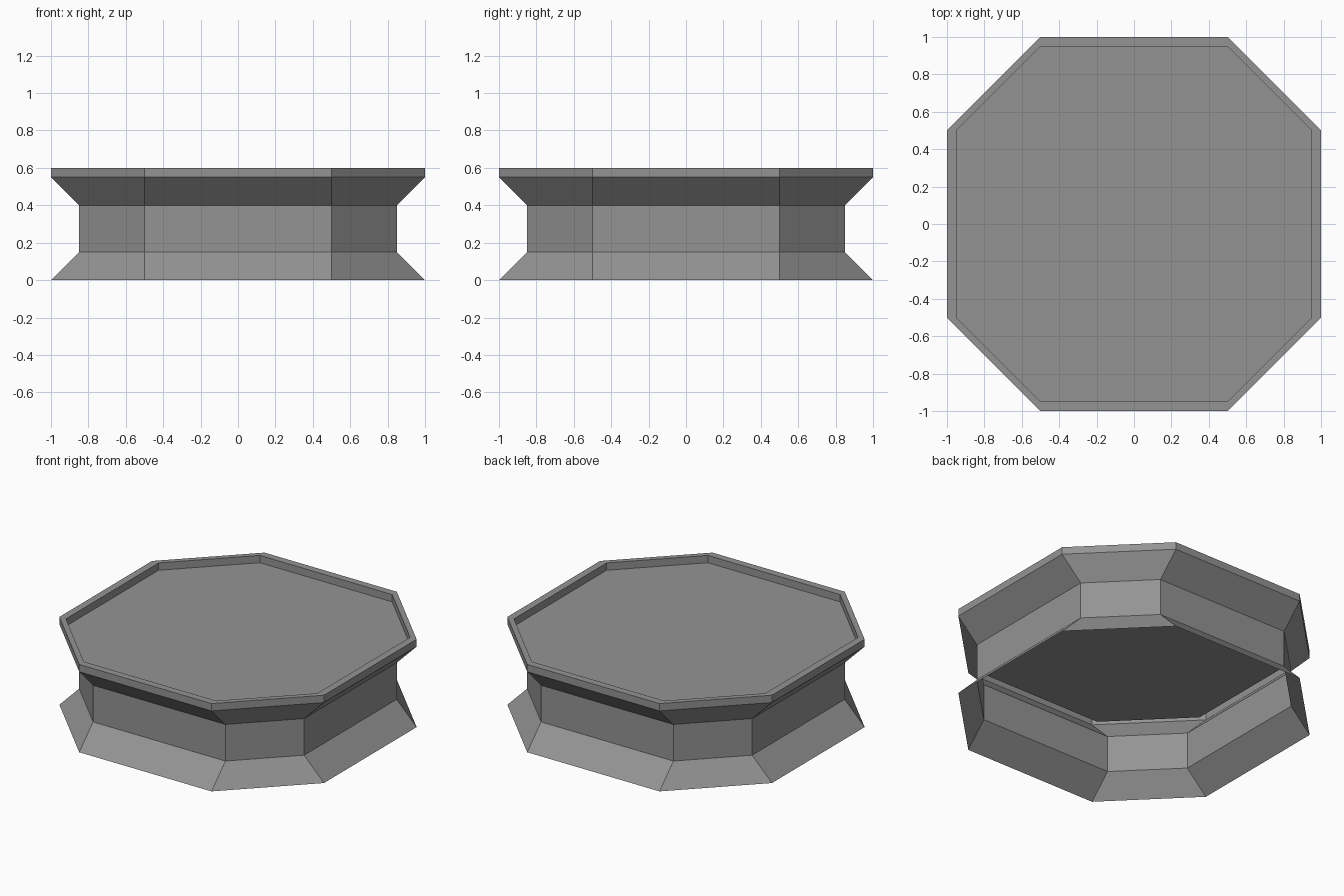
import bpy, bmesh

if "Cube" in bpy.data.objects:
    bpy.data.objects.remove(bpy.data.objects["Cube"])

HALF = 0.5  # half length of the four straight sides, same on every level

# Profile of the straight sides: (distance from centre, height)
PROFILE = [(1.0, 0.0), (0.85, 0.15), (0.85, 0.4), (1.0, 0.55),
           (1.0, 0.6), (0.95, 0.6), (0.95, 0.55)]


def ring(bm, r, z):
    """Octagon, counter-clockwise from above."""
    pts = []
    x1, y1, x2, y2 = r, -HALF, r, HALF
    for _ in range(4):
        pts += [(x1, y1), (x2, y2)]
        x1, y1, x2, y2 = -y1, x1, -y2, x2
    return [bm.verts.new((x, y, z)) for x, y in pts]


bm = bmesh.new()
rings = [ring(bm, r, z) for r, z in PROFILE]

# Flared base, waist, upper flare, rim and the inside of the rim
for lo, hi in zip(rings, rings[1:]):
    for i in range(8):
        j = (i + 1) % 8
        bm.faces.new((lo[i], lo[j], hi[j], hi[i]))

# Recessed top panel; the underside stays open
bm.faces.new(rings[-1])

mesh = bpy.data.meshes.new("octagonal_pedestal")
bm.to_mesh(mesh)
bm.free()

# Dark grey
grey = bpy.data.materials.new("dark_grey")
grey.diffuse_color = (0.295, 0.295, 0.295, 1.0)
grey.use_nodes = True
grey.node_tree.nodes["Principled BSDF"].inputs["Base Color"].default_value = grey.diffuse_color
mesh.materials.append(grey)

bpy.context.collection.objects.link(
    bpy.data.objects.new("octagonal_pedestal", mesh))
